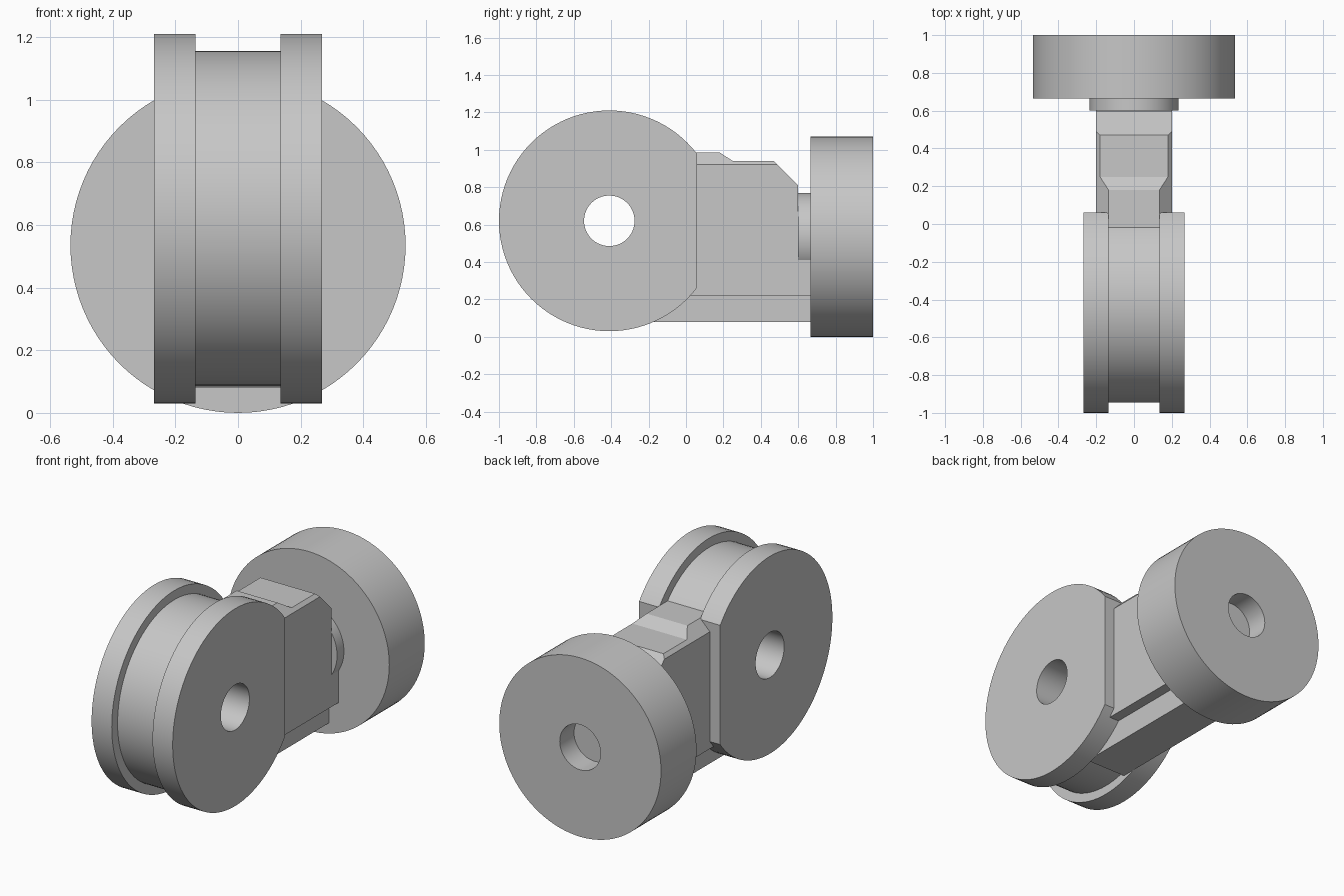
import bpy, bmesh
from math import pi
from mathutils import Matrix, Vector

if "Cube" in bpy.data.objects:
    bpy.data.objects.remove(bpy.data.objects["Cube"])

grey = bpy.data.materials.new("plain_grey")
grey.use_nodes = True
grey.diffuse_color = (0.57, 0.57, 0.57, 1)
grey.node_tree.nodes["Principled BSDF"].inputs["Base Color"].default_value = grey.diffuse_color

HUB = Vector((0, -0.41, 0.62))
WHEEL = Vector((0, 0, 0.535))
BORE = 0.135


def finish(name, bm):
    bmesh.ops.recalc_face_normals(bm, faces=bm.faces)
    mesh = bpy.data.meshes.new(name)
    bm.to_mesh(mesh)
    bm.free()
    mesh.materials.append(grey)
    ob = bpy.data.objects.new(name, mesh)
    bpy.context.collection.objects.link(ob)
    return ob


def cylinder(centre, axis, radius, lo, hi):
    """Cylinder around the x or y axis, running from lo to hi along it."""
    bm = bmesh.new()
    bmesh.ops.create_cone(bm, cap_ends=True, segments=96, radius1=radius,
                          radius2=radius, depth=hi - lo)
    turn = Matrix.Rotation(pi / 2, 4, "Y" if axis == 0 else "X")
    place = centre.copy()
    place[axis] = (lo + hi) / 2
    bmesh.ops.transform(bm, matrix=Matrix.Translation(place) @ turn, verts=bm.verts)
    return bm


def prism(profile, half_width):
    """Side profile of (y, z) points extruded across x."""
    bm = bmesh.new()
    face = bm.faces.new([bm.verts.new((-half_width, y, z)) for y, z in profile])
    new = bmesh.ops.extrude_face_region(bm, geom=[face])["geom"]
    moved = [v for v in new if isinstance(v, bmesh.types.BMVert)]
    bmesh.ops.translate(bm, verts=moved, vec=(2 * half_width, 0, 0))
    bmesh.ops.recalc_face_normals(bm, faces=bm.faces)
    return bm


def slice_off(bm, point, normal):
    """Remove everything on the normal's side of a plane and close the cut."""
    cut = bmesh.ops.bisect_plane(bm, geom=bm.verts[:] + bm.edges[:] + bm.faces[:],
                                 plane_co=point, plane_no=normal, clear_outer=True)
    edges = [e for e in cut["geom_cut"] if isinstance(e, bmesh.types.BMEdge)]
    bmesh.ops.holes_fill(bm, edges=edges)


def drill(ob, cutter_bm):
    cutter = finish("bore_cutter", cutter_bm)
    cutter.hide_render = True
    mod = ob.modifiers.new("bore", "BOOLEAN")
    mod.operation = "DIFFERENCE"
    mod.solver = "EXACT"
    mod.object = cutter
    bpy.context.view_layer.objects.active = ob
    bpy.ops.object.modifier_apply(modifier=mod.name)
    bpy.data.objects.remove(cutter)


def smooth(ob):
    bpy.ops.object.select_all(action="DESELECT")
    ob.select_set(True)
    bpy.context.view_layer.objects.active = ob
    bpy.ops.object.shade_smooth_by_angle(angle=pi / 6)


# Grooved roller: core and two flanges with a flat back edge
core = finish("roller_core", cylinder(HUB, 0, 0.535, -0.135, 0.135))
rounds = [core]
for name, lo in (("right_flange", -0.268), ("left_flange", 0.135)):
    bm = cylinder(HUB, 0, 0.59, lo, lo + 0.133)
    slice_off(bm, (0, 0.06, 0), (0, 1, 0))
    rounds.append(finish(name, bm))
for part in rounds:
    drill(part, cylinder(HUB, 0, BORE, -0.4, 0.4))

# Back wheel with a blind bore, and the collar in front of it
wheel = finish("back_wheel", cylinder(WHEEL, 1, 0.535, 0.665, 1.0))
drill(wheel, cylinder(WHEEL, 1, BORE, 0.865, 1.1))
collar = finish("wheel_collar", cylinder(WHEEL, 1, 0.235, 0.6, 0.67))
rounds += [wheel, collar]
for part in rounds:
    smooth(part)

# Arm joining roller and wheel, with bevelled upper edges
bm = prism([(-0.05, 0.22), (0.667, 0.22), (0.667, 0.42), (0.598, 0.42), (0.598, 0.81),
            (0.47, 0.94), (0.25, 0.94), (0.18, 0.985), (-0.05, 0.985)], 0.2)
for side in (-1, 1):
    slice_off(bm, (side * 0.2, 0, 0.92), (side, 0, 1))
finish("arm", bm)

# Narrow keel under the arm
finish("arm_keel", prism([(-0.25, 0.08), (0.667, 0.08), (0.667, 0.23), (-0.25, 0.23)], 0.135))
